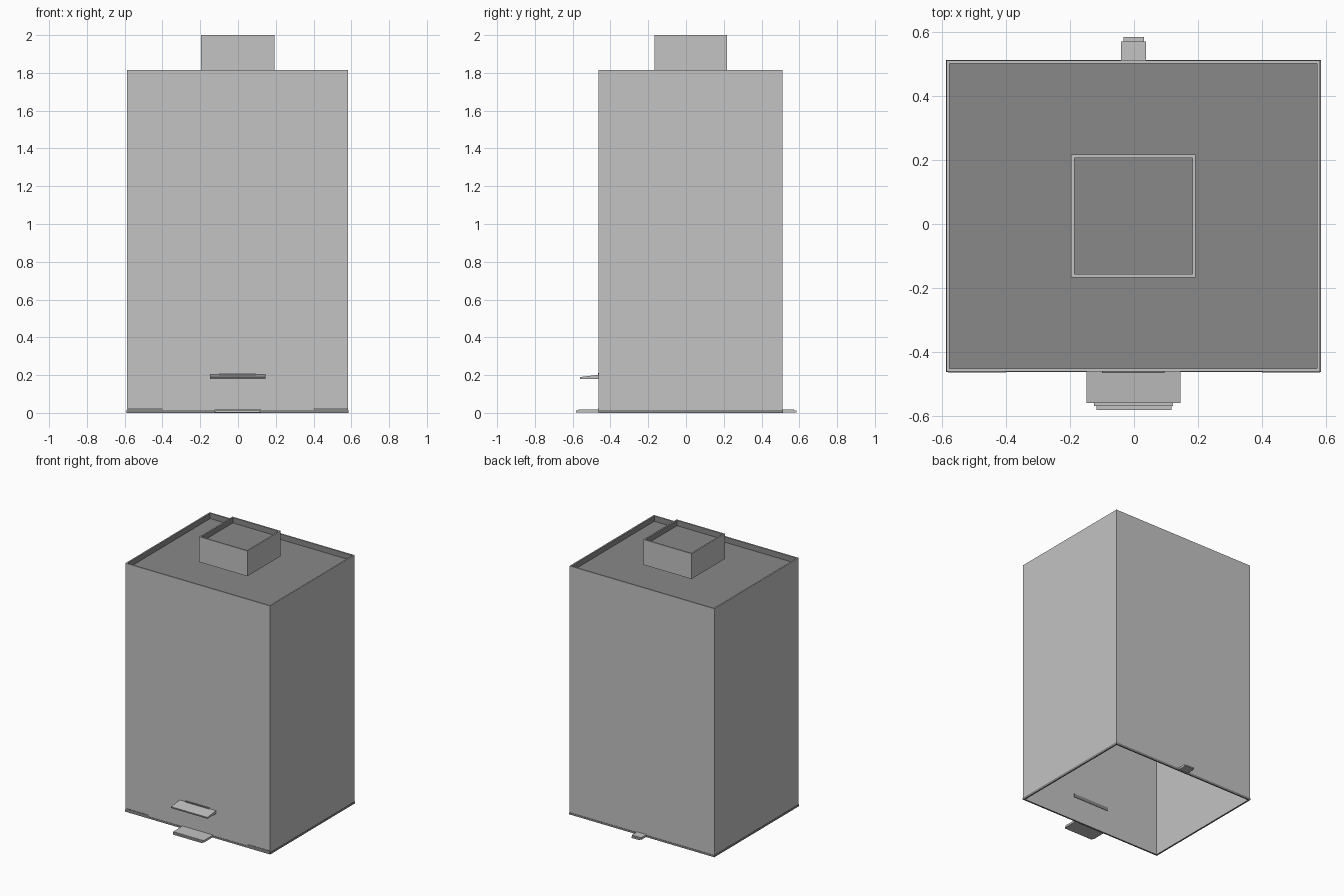
import bpy, bmesh

cube = bpy.data.objects.get("Cube")
if cube:
    bpy.data.objects.remove(cube)


def material(name, value):
    mat = bpy.data.materials.new(name)
    mat.use_nodes = True
    colour = (value, value, value, 1)
    mat.diffuse_color = colour
    mat.node_tree.nodes["Principled BSDF"].inputs["Base Color"].default_value = colour
    return mat


LIGHT = material("light grey", 0.546)
DARK = material("dark grey", 0.25)

BODY = (-0.587, 0.583, -0.462, 0.512)
STACK = (-0.197, 0.193, -0.167, 0.217)
WALL = 0.01
ROOF, TOP, DROP = 1.815, 2.0, 0.04


def inset(r, d=WALL):
    return (r[0] + d, r[1] - d, r[2] + d, r[3] - d)


def ring(bm, r, z):
    x0, x1, y0, y1 = r
    return [bm.verts.new((x, y, z)) for x, y in ((x0, y0), (x1, y0), (x1, y1), (x0, y1))]


def finish(name, bm, mat):
    me = bpy.data.meshes.new(name)
    bm.to_mesh(me)
    bm.free()
    me.materials.append(mat)
    ob = bpy.data.objects.new(name, me)
    bpy.context.collection.objects.link(ob)
    return ob


def sheet(name, mat, steps, cap=False):
    # Skin through a list of (rectangle, height) rings
    bm = bmesh.new()
    rings = [ring(bm, r, z) for r, z in steps]
    for a, b in zip(rings, rings[1:]):
        for i in range(4):
            j = (i + 1) % 4
            bm.faces.new((a[i], a[j], b[j], b[i]))
    if cap:
        bm.faces.new(rings[-1])
    return finish(name, bm, mat)


def prism(name, mat, x0, x1, profile):
    # Extrude a (y, z) outline along x
    bm = bmesh.new()
    ends = [[bm.verts.new((x, y, z)) for y, z in profile] for x in (x0, x1)]
    for e in ends:
        bm.faces.new(e)
    n = len(profile)
    for i in range(n):
        j = (i + 1) % n
        bm.faces.new((ends[0][i], ends[0][j], ends[1][j], ends[1][i]))
    bmesh.ops.recalc_face_normals(bm, faces=bm.faces)
    return finish(name, bm, mat)


def slab(name, mat, x0, x1, y0, y1, z0, z1):
    return prism(name, mat, x0, x1, [(y0, z0), (y1, z0), (y1, z1), (y0, z1)])


# Walls with a thin light rim, then a dark sunken lid inside each rim
for name, r, z0, z1 in (("body", BODY, 0.0, ROOF), ("stack", STACK, ROOF, TOP)):
    sheet(name + "_walls", LIGHT, [(r, z0), (r, z1), (inset(r), z1)])
    sheet(name + "_lid", DARK, [(inset(r), z1), (inset(r), z1 - DROP)], cap=True)

# Inside of the body, open below
sheet("inner_lining", LIGHT, [(inset(BODY), ROOF - DROP), (inset(BODY), 0.0)])
sheet("bottom_rim", DARK, [(inset(BODY), 0.0), (BODY, 0.0)])

# Dark lip around the foot of the walls
sheet("foot_lip", DARK, [(inset(BODY, -0.002), 0.0), (inset(BODY, -0.002), 0.014), (BODY, 0.014)])
for side in (-1, 1):
    a, b = sorted((side * 0.4, side * 0.583))
    slab("corner_foot_lip", DARK, a, b, -0.465, -0.462, 0.012, 0.025)

# Sloping landing shelf with a dark front edge, and the slot behind it
shelf = prism("landing_shelf", LIGHT, -0.148, 0.145,
              [(-0.462, 0.18), (-0.56, 0.18), (-0.56, 0.19), (-0.462, 0.202)])
shelf.data.materials.append(DARK)
for face in shelf.data.polygons:
    if face.normal.y < -0.9:
        face.material_index = 1
slab("shelf_catch", DARK, -0.1, 0.095, -0.467, -0.462, 0.2, 0.21)
slab("shelf_slot", DARK, -0.148, 0.145, -0.452, -0.449, 0.178, 0.203)

# Pull tabs of the bottom tray
slab("front_tab", LIGHT, -0.125, 0.122, -0.57, -0.452, 0.003, 0.018)
slab("front_tab_edge", LIGHT, -0.118, 0.117, -0.583, -0.57, 0.003, 0.012)
slab("back_tab", LIGHT, -0.04, 0.038, 0.505, 0.572, 0.003, 0.018)
slab("back_tab_edge", LIGHT, -0.033, 0.031, 0.572, 0.585, 0.003, 0.012)
